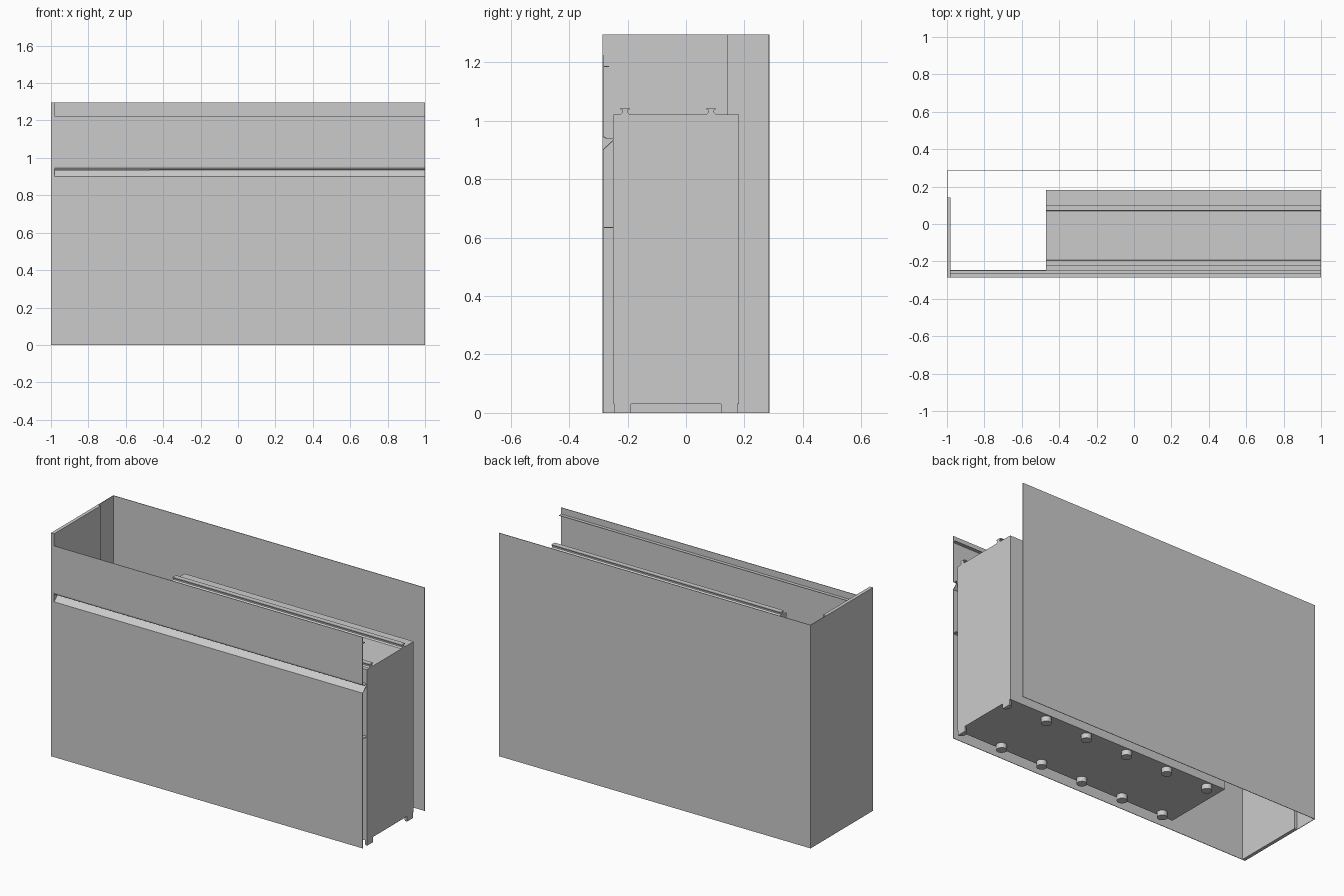
import bpy
import bmesh
from math import cos, sin, pi
from mathutils import Vector

old = bpy.data.objects.get("Cube")
if old:
    bpy.data.objects.remove(old, do_unlink=True)

# Single neutral grey finish
grey = bpy.data.materials.new("neutral_grey")
grey.use_nodes = True
tone = (0.6, 0.6, 0.6, 1)
grey.diffuse_color = tone
grey.node_tree.nodes["Principled BSDF"].inputs["Base Color"].default_value = tone

# Main dimensions
LEFT, RIGHT, INNER = -1.0, 1.0, -0.98
FRONT, BACK, TOP = -0.286, 0.286, 1.295
BOX_LEFT, BOX_FRONT, BOX_BACK, BOX_TOP = -0.47, -0.248, 0.182, 1.022
FOOT_H, SHEET = 0.03, 0.003


def finish(name, bm):
    mesh = bpy.data.meshes.new(name)
    bm.to_mesh(mesh)
    bm.free()
    mesh.materials.append(grey)
    obj = bpy.data.objects.new(name, mesh)
    bpy.context.collection.objects.link(obj)
    return obj


def block(name, lo, hi):
    bm = bmesh.new()
    bmesh.ops.create_cube(bm, size=1)
    lo, hi = Vector(lo), Vector(hi)
    for v in bm.verts:
        v.co = (lo + hi) / 2 + v.co * (hi - lo)
    return finish(name, bm)


def extrude_yz(name, profile, x0, x1, closed=True):
    """Sweep a y-z profile along x, either as a solid or as a thin folded sheet."""
    bm = bmesh.new()
    a = [bm.verts.new((x0, y, z)) for y, z in profile]
    b = [bm.verts.new((x1, y, z)) for y, z in profile]
    n = len(profile)
    for i in range(n if closed else n - 1):
        j = (i + 1) % n
        bm.faces.new((a[i], a[j], b[j], b[i]))
    if closed:
        bm.faces.new(a)
        bm.faces.new(b[::-1])
    bmesh.ops.recalc_face_normals(bm, faces=bm.faces)
    obj = finish(name, bm)
    if not closed:
        mod = obj.modifiers.new("sheet_thickness", "SOLIDIFY")
        mod.thickness, mod.offset = SHEET, 0
    return obj


# Back and left enclosure
block("back_sheet", (LEFT, BACK - SHEET, 0), (RIGHT, BACK, TOP))
block("side_panel", (LEFT, FRONT, 0), (INNER, 0.142, TOP))
block("side_sheet", (LEFT, 0.142, 0), (LEFT + SHEET, BACK, TOP))

# Lower front sheet with its slanted finger pull
skin = FRONT + SHEET / 2
extrude_yz("lower_front", [(skin, 0), (skin, 0.9), (BOX_FRONT, 0.934)], INNER, RIGHT, False)
extrude_yz("front_flange", [(skin, 0.634), (BOX_FRONT, 0.634)], INNER, RIGHT, False)

# Upper front sheet, bent inward at its lower edge
bend = [(skin + 0.014 * (1 - cos(t * pi / 8)), 0.954 - 0.014 * sin(t * pi / 8)) for t in range(5)]
extrude_yz("upper_front", [(skin, 1.225)] + bend + [(BOX_FRONT, 0.94)], INNER, RIGHT, False)
extrude_yz("upper_front_lip", [(skin, 1.186), (-0.264, 1.186)], INNER, RIGHT, False)

# Inner cabinet
block("cabinet", (BOX_LEFT, BOX_FRONT, FOOT_H), (RIGHT, BOX_BACK, BOX_TOP))

# Rails with a narrow waist along the cabinet top
half = [(0.016, 0), (0.009, 0.007), (0.009, 0.014), (0.015, 0.016), (0.015, 0.022)]
for name, y in (("front_rail", -0.209), ("back_rail", 0.086)):
    side = [(y + w, BOX_TOP + h) for w, h in half]
    mirror = [(y - w, BOX_TOP + h) for w, h in reversed(half)]
    extrude_yz(name, side + mirror, BOX_LEFT, RIGHT)

# Two rows of round feet, the end pair cut flush with the cabinet
for row, y in (("front", -0.217), ("back", 0.148)):
    for i in range(6):
        bm = bmesh.new()
        bmesh.ops.create_cone(bm, cap_ends=True, segments=24, radius1=0.028,
                              radius2=0.028, depth=FOOT_H)
        bmesh.ops.translate(bm, verts=bm.verts, vec=(RIGHT - 0.275 * i, y, FOOT_H / 2))
        if i == 0:
            cut = bmesh.ops.bisect_plane(bm, geom=bm.verts[:] + bm.edges[:] + bm.faces[:],
                                         plane_co=(RIGHT, 0, 0), plane_no=(1, 0, 0),
                                         clear_outer=True)
            rim = [e for e in cut["geom_cut"] if isinstance(e, bmesh.types.BMEdge)]
            bmesh.ops.holes_fill(bm, edges=rim)
        for f in bm.faces:
            f.smooth = abs(f.normal.z) < 0.5 and len(f.verts) == 4 and f.calc_area() < 0.0004
        for e in bm.edges:
            e.smooth = len(e.link_faces) == 2 and e.calc_face_angle(0) < 0.6
        finish(f"{row}_foot_{i + 1}", bm)
